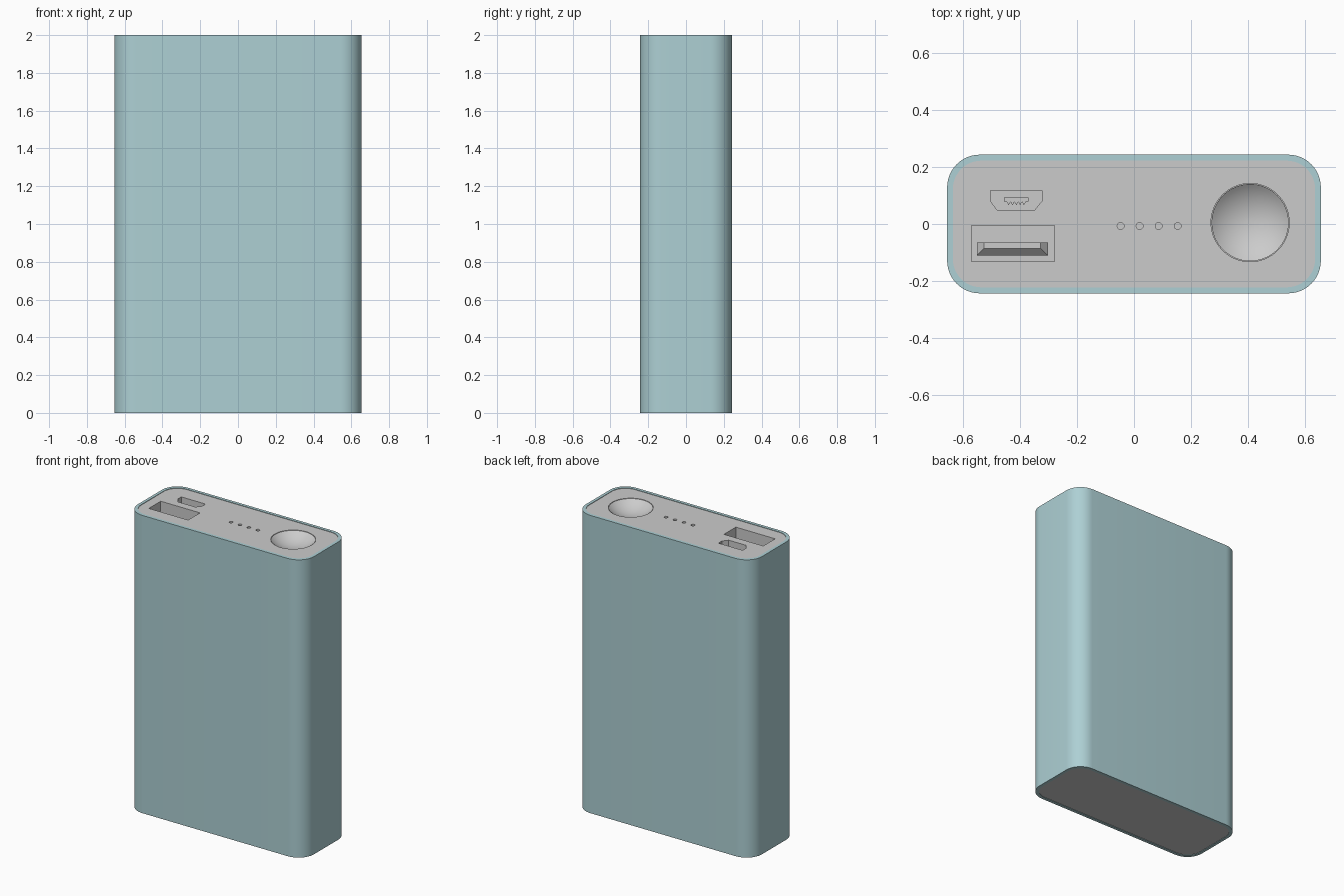
import bpy, bmesh, math

if "Cube" in bpy.data.objects:
    bpy.data.objects.remove(bpy.data.objects["Cube"])

TOP = 1.997          # face of the inner body, just under the shell rim


def rounded_rect(hx, hy, r, n=12):
    pts = []
    for sx, sy, a0 in ((1, 1, 0), (-1, 1, 90), (-1, -1, 180), (1, -1, 270)):
        for i in range(n + 1):
            a = math.radians(a0 + 90 * i / n)
            pts.append((sx * (hx - r) + r * math.cos(a), sy * (hy - r) + r * math.sin(a)))
    return pts


def box(x0, x1, y0, y1):
    return [(x0, y0), (x1, y0), (x1, y1), (x0, y1)]


def circle(x, y, r, n):
    return [(x + r * math.cos(2 * math.pi * i / n), y + r * math.sin(2 * math.pi * i / n))
            for i in range(n)]


def make(name, bm):
    bmesh.ops.recalc_face_normals(bm, faces=bm.faces)
    me = bpy.data.meshes.new(name)
    bm.to_mesh(me)
    bm.free()
    ob = bpy.data.objects.new(name, me)
    bpy.context.collection.objects.link(ob)
    return ob


def loft(name, rings, cap=True):
    """Skin a list of (outline, z) rings; without caps, close last ring to first."""
    bm = bmesh.new()
    vs = [[bm.verts.new((x, y, z)) for x, y in pts] for pts, z in rings]
    n = len(vs[0])
    pairs = list(zip(vs, vs[1:])) + ([] if cap else [(vs[-1], vs[0])])
    for a, b in pairs:
        for i in range(n):
            j = (i + 1) % n
            bm.faces.new((a[i], a[j], b[j], b[i]))
    if cap:
        bm.faces.new(vs[0])
        bm.faces.new(vs[-1])
    return make(name, bm)


def activate(ob):
    bpy.ops.object.select_all(action='DESELECT')
    ob.select_set(True)
    bpy.context.view_layer.objects.active = ob


def smooth(ob):
    activate(ob)
    bpy.ops.object.shade_smooth_by_angle(angle=math.radians(30))


def cut(target, outline, depth):
    cutter = loft("cutter", [(outline, TOP - depth), (outline, TOP + 0.1)])
    cutter.hide_render = True
    mod = target.modifiers.new("cut", 'BOOLEAN')
    mod.operation, mod.solver, mod.object = 'DIFFERENCE', 'EXACT', cutter
    activate(target)
    bpy.ops.object.modifier_apply(modifier=mod.name)
    bpy.data.objects.remove(cutter, do_unlink=True)


# Outer sleeve, open at both ends
outer = rounded_rect(0.655, 0.243, 0.115)
inner = rounded_rect(0.635, 0.222, 0.10)
shell = loft("shell", [(outer, 0), (outer, 2), (inner, 2), (inner, 0)], cap=False)
teal = bpy.data.materials.new("teal")
teal.diffuse_color = (0.42, 0.63, 0.66, 1)
teal.use_nodes = True
teal.node_tree.nodes["Principled BSDF"].inputs["Base Color"].default_value = teal.diffuse_color
shell.data.materials.append(teal)
smooth(shell)

# Inner body with ports, indicator holes and button well
body = loft("inner_body", [(inner, 0.003), (inner, TOP)])
BX, BY, BR = 0.407, 0.005, 0.137
cut(body, box(-0.57, -0.278, -0.132, -0.006), 0.2)
cut(body, [(-0.478, 0.047), (-0.35, 0.047), (-0.323, 0.08), (-0.323, 0.117),
           (-0.503, 0.117), (-0.503, 0.08)], 0.15)
for i in range(4):
    cut(body, circle(-0.047 + 0.0667 * i, -0.007, 0.012, 16), 0.015)
cut(body, circle(BX, BY, BR, 64), 0.1)
smooth(body)

# Large port tongue, tapered at its tip
tb = box(-0.55, -0.302, -0.11, -0.065)
tt = box(-0.525, -0.327, -0.085, -0.065)
loft("large_port_tongue", [(tb, TOP - 0.21), (tb, TOP - 0.10), (tt, TOP - 0.075)])

# Small port tongue with a toothed contact edge
teeth = [(-0.446 + 0.0067 * i, 0.078 if i % 2 == 0 else 0.066) for i in range(11)]
tongue = [(-0.456, 0.078)] + teeth + [(-0.369, 0.078), (-0.369, 0.093), (-0.456, 0.093)]
loft("small_port_tongue", [(tongue, TOP - 0.16), (tongue, TOP - 0.06)])

# Round button with a concave face
r = BR - 0.002
dish = 0.05
R = (r * r + dish * dish) / (2 * dish)
rings = [(circle(BX, BY, r, 64), TOP - 0.101)]
for i in range(12):
    q = r * (1 - i / 12)
    z = TOP - 0.002 - dish + R - math.sqrt(R * R - q * q)
    rings.append((circle(BX, BY, q, 64), z))
smooth(loft("power_button", rings))
